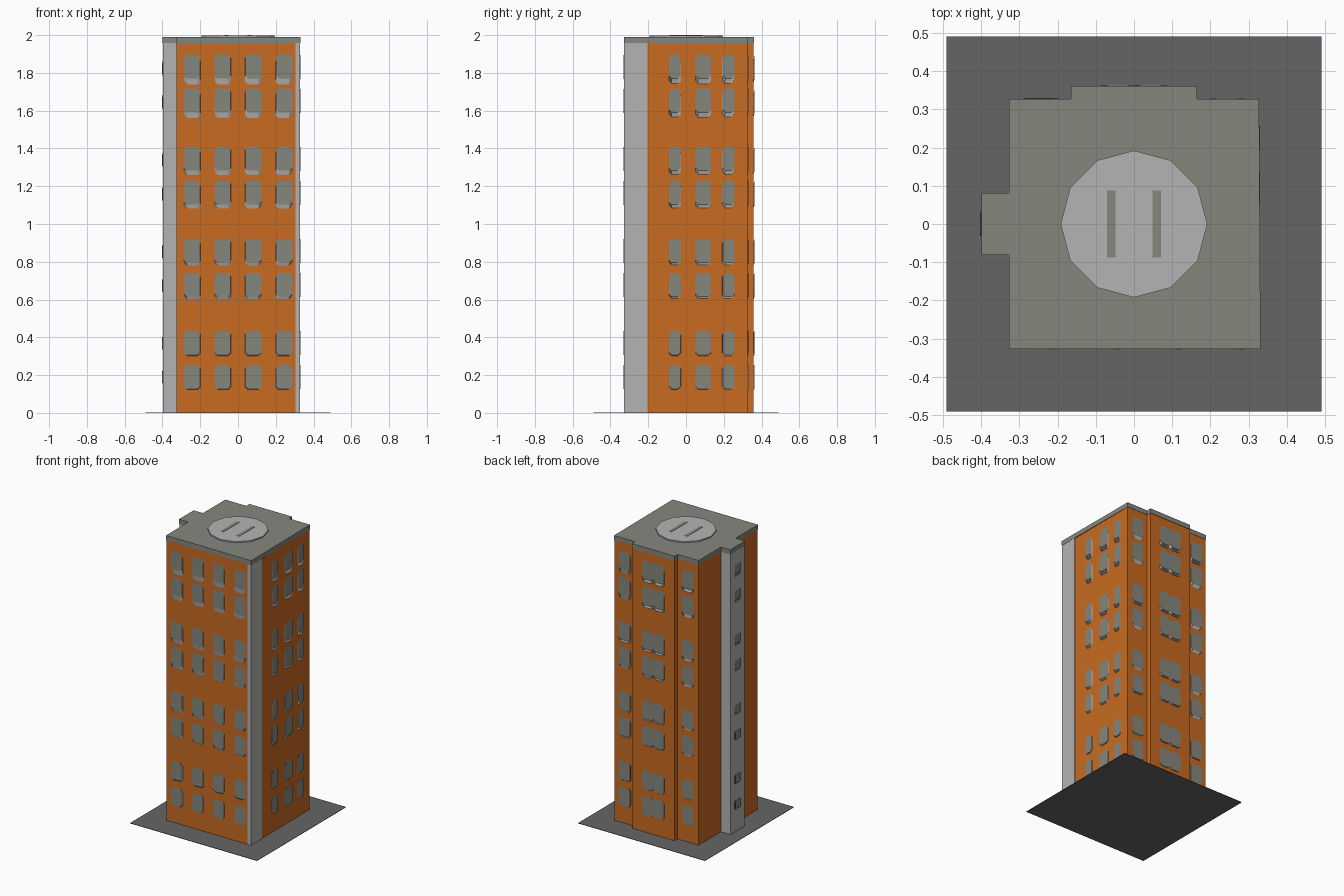
import bpy, bmesh, math
from mathutils import Matrix, Vector

if "Cube" in bpy.data.objects:
    bpy.data.objects.remove(bpy.data.objects["Cube"])


def material(name, rgb):
    m = bpy.data.materials.new(name)
    m.diffuse_color = (*rgb, 1)
    m.use_nodes = True
    m.node_tree.nodes["Principled BSDF"].inputs["Base Color"].default_value = m.diffuse_color
    return m


ORANGE = material("orange wall", (0.58, 0.145, 0.0145))
LIGHT = material("light grey", (0.455, 0.455, 0.455))
STONE = material("grey green", (0.235, 0.245, 0.207))
PAVING = material("dark paving", (0.13, 0.13, 0.13))


def finish(name, bm, *mats):
    bmesh.ops.recalc_face_normals(bm, faces=bm.faces)
    me = bpy.data.meshes.new(name)
    bm.to_mesh(me)
    bm.free()
    for m in mats:
        me.materials.append(m)
    ob = bpy.data.objects.new(name, me)
    bpy.context.collection.objects.link(ob)
    return ob


def add_prism(bm, outline, z0, z1):
    """Extrude a flat outline upward; returns the new vertices and top face."""
    low = [bm.verts.new((x, y, z0)) for x, y in outline]
    high = [bm.verts.new((x, y, z1)) for x, y in outline]
    n = len(outline)
    bm.faces.new(low[::-1])
    top = bm.faces.new(high)
    for i in range(n):
        j = (i + 1) % n
        bm.faces.new((low[i], low[j], high[j], high[i]))
    return low + high, top


def prism(name, outline, z0, z1, mat):
    bm = bmesh.new()
    add_prism(bm, outline, z0, z1)
    return finish(name, bm, mat)


def rect(x0, x1, y0, y1):
    return [(x0, y0), (x1, y0), (x1, y1), (x0, y1)]


# Window rows: two floors repeated four times
ROWS = [base + 0.488 * k for k in range(4) for base in (0.19, 0.37)]


def windows(name, spots, height, wall, angle, frame=0.011, mats=(LIGHT, STONE)):
    """spots: (position along wall, width); wall: distance of the wall from centre;
    angle turns the front wall to the wanted side."""
    bm = bmesh.new()
    turn = Matrix.Rotation(angle, 4, 'Z')
    for u, w in spots:
        for z in ROWS:
            a, b, c = w / 2, height / 2, min(0.014, w / 4)
            octagon = [(-a + c, -b), (a - c, -b), (a, -b + c), (a, b - c),
                       (a - c, b), (-a + c, b), (-a, b - c), (-a, -b + c)]
            verts, top = add_prism(bm, octagon, -0.004, 0.005)
            bmesh.ops.inset_region(bm, faces=[top], thickness=frame, use_even_offset=True)
            top.material_index = 1
            stand = (turn @ Matrix.Translation((u, -wall, z))
                     @ Matrix.Rotation(math.pi / 2, 4, 'X'))
            for v in set(verts) | set(top.verts):
                v.co = stand @ v.co
    return finish(name, bm, *mats)


# Paved plot
prism("paved_plot", rect(-0.49, 0.49, -0.49, 0.49), 0, 0.003, PAVING)

# Tower body, back bay, left stair shaft and corner pillar
WALL_TOP = 1.957
prism("tower_body", rect(-0.325, 0.325, -0.325, 0.325), 0.002, WALL_TOP, ORANGE)
prism("back_bay", rect(-0.163, 0.163, 0.3, 0.358), 0.002, WALL_TOP, ORANGE)
prism("stair_shaft", rect(-0.397, -0.3, -0.079, 0.079), 0.002, WALL_TOP, LIGHT)
prism("corner_pillar", rect(0.304, 0.329, -0.327, -0.203), 0.002, WALL_TOP, LIGHT)

# Roof slab following the stepped plan
roof = [(-0.327, -0.327), (0.331, -0.327), (0.327, 0.327), (0.165, 0.327),
        (0.165, 0.361), (-0.165, 0.361), (-0.165, 0.327), (-0.327, 0.327),
        (-0.327, 0.081), (-0.399, 0.081), (-0.399, -0.081), (-0.327, -0.081)]
prism("roof_slab", roof, WALL_TOP, 1.99, STONE)

# Round twelve-sided landing pad with two plain marking bars
pad = [(0.192 * math.cos(i * math.pi / 6), 0.192 * math.sin(i * math.pi / 6)) for i in range(12)]
prism("landing_pad", pad, 1.988, 1.998, LIGHT)
for side, s in (("left", -1), ("right", 1)):
    x = s * 0.06
    prism("pad_bar_" + side, rect(x - 0.011, x + 0.011, -0.087, 0.087), 1.996, 2.0, STONE)

# Windows on each side
windows("front_windows", [(x, 0.085) for x in (-0.245, -0.081, 0.081, 0.245)],
        0.126, 0.325, 0)
windows("right_windows", [(-0.06, 0.062), (0.092, 0.082), (0.226, 0.062)],
        0.126, 0.325, math.pi / 2)
windows("back_windows", [(-0.245, 0.09), (0.245, 0.09)], 0.13, 0.325, math.pi, 0.008)
windows("bay_windows", [(-0.043, 0.084), (0.043, 0.084)], 0.13, 0.358, math.pi, 0.008)
windows("shaft_windows", [(-0.016, 0.03), (0.016, 0.03)], 0.065, 0.397, -math.pi / 2,
        0.004, (STONE, STONE))
